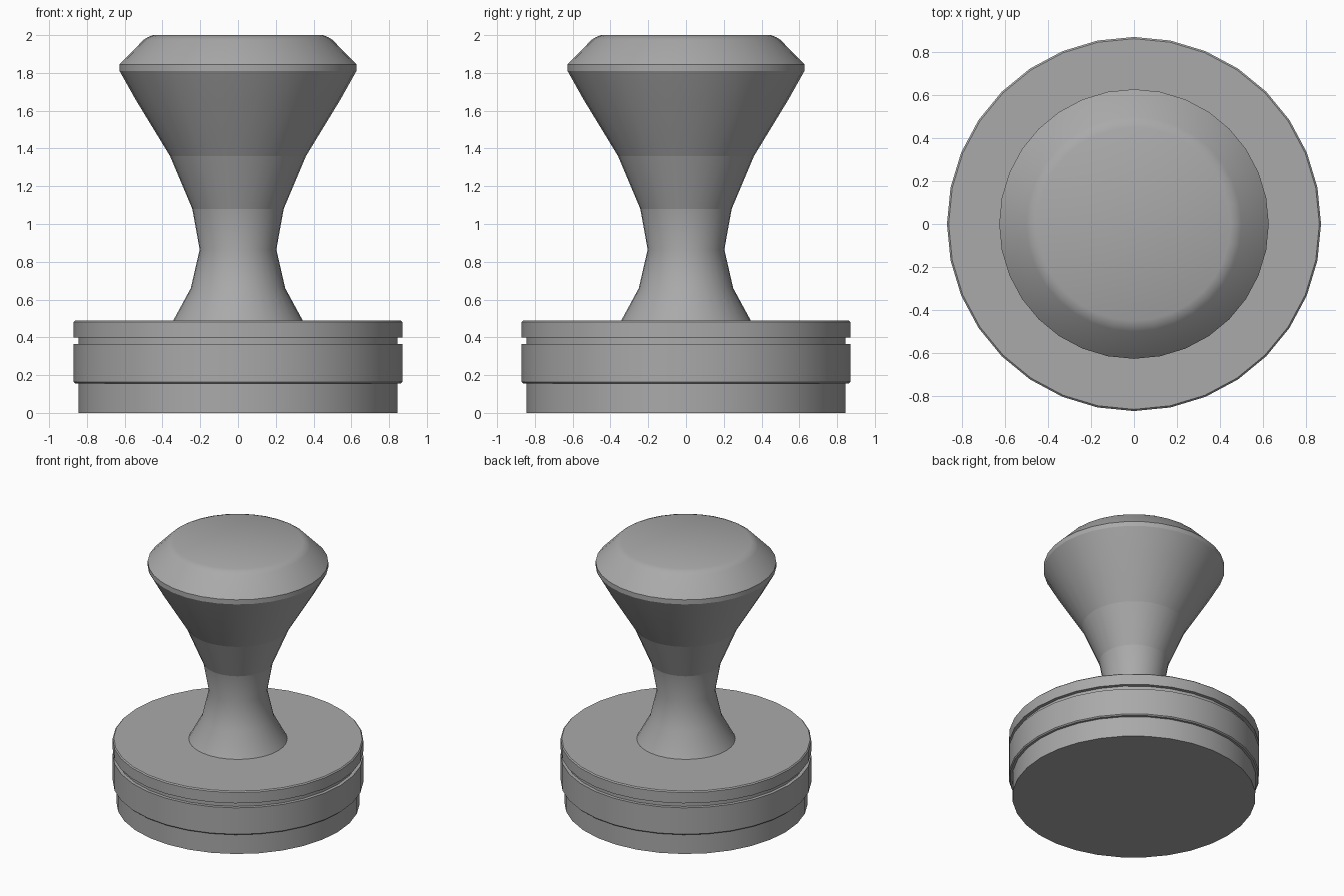
import bpy, bmesh
from math import cos, sin, tau

SIDES = 32

cube = bpy.data.objects.get("Cube")
if cube:
    bpy.data.objects.remove(cube, do_unlink=True)

grey = bpy.data.materials.new("brushed_grey")
grey.use_nodes = True
colour = (0.40, 0.40, 0.40, 1)
grey.diffuse_color = colour
grey.node_tree.nodes["Principled BSDF"].inputs["Base Color"].default_value = colour


def lathe(name, profile, sharp):
    """Revolve (radius, height) points; rings listed in sharp keep a hard edge."""
    bm = bmesh.new()
    rings = [[bm.verts.new((r * cos(tau * i / SIDES), r * sin(tau * i / SIDES), z))
              for i in range(SIDES)] for r, z in profile]
    for low, high in zip(rings, rings[1:]):
        for i in range(SIDES):
            j = (i + 1) % SIDES
            bm.faces.new((low[i], low[j], high[j], high[i]))
    bm.faces.new(rings[0][::-1])
    bm.faces.new(rings[-1])
    for face in bm.faces:
        face.smooth = True
    for k in sharp:
        ring = rings[k]
        for i in range(SIDES):
            bm.edges.get((ring[i], ring[(i + 1) % SIDES])).smooth = False
    mesh = bpy.data.meshes.new(name)
    bm.to_mesh(mesh)
    bm.free()
    mesh.materials.append(grey)
    obj = bpy.data.objects.new(name, mesh)
    bpy.context.collection.objects.link(obj)
    return obj


# Base: foot, bevelled body, groove and bevelled rim
base = [(0.845, 0), (0.845, 0.155), (0.862, 0.155), (0.87, 0.163), (0.87, 0.365),
        (0.845, 0.365), (0.845, 0.40), (0.87, 0.40), (0.87, 0.482), (0.862, 0.49)]
lathe("base", base, range(len(base)))

# Handle: flared foot, narrow waist and wide neck
neck = [(0.345, 0.485), (0.25, 0.66), (0.203, 0.865), (0.242, 1.08),
        (0.36, 1.36), (0.54, 1.655), (0.627, 1.81)]
lathe("handle", neck, (0, 3, 4, 6))

# Knob: thin band and rounded cap
knob = [(0.627, 1.81), (0.627, 1.845), (0.5, 1.975), (0.48, 1.988), (0.45, 2.0)]
lathe("knob", knob, (0, 1))
